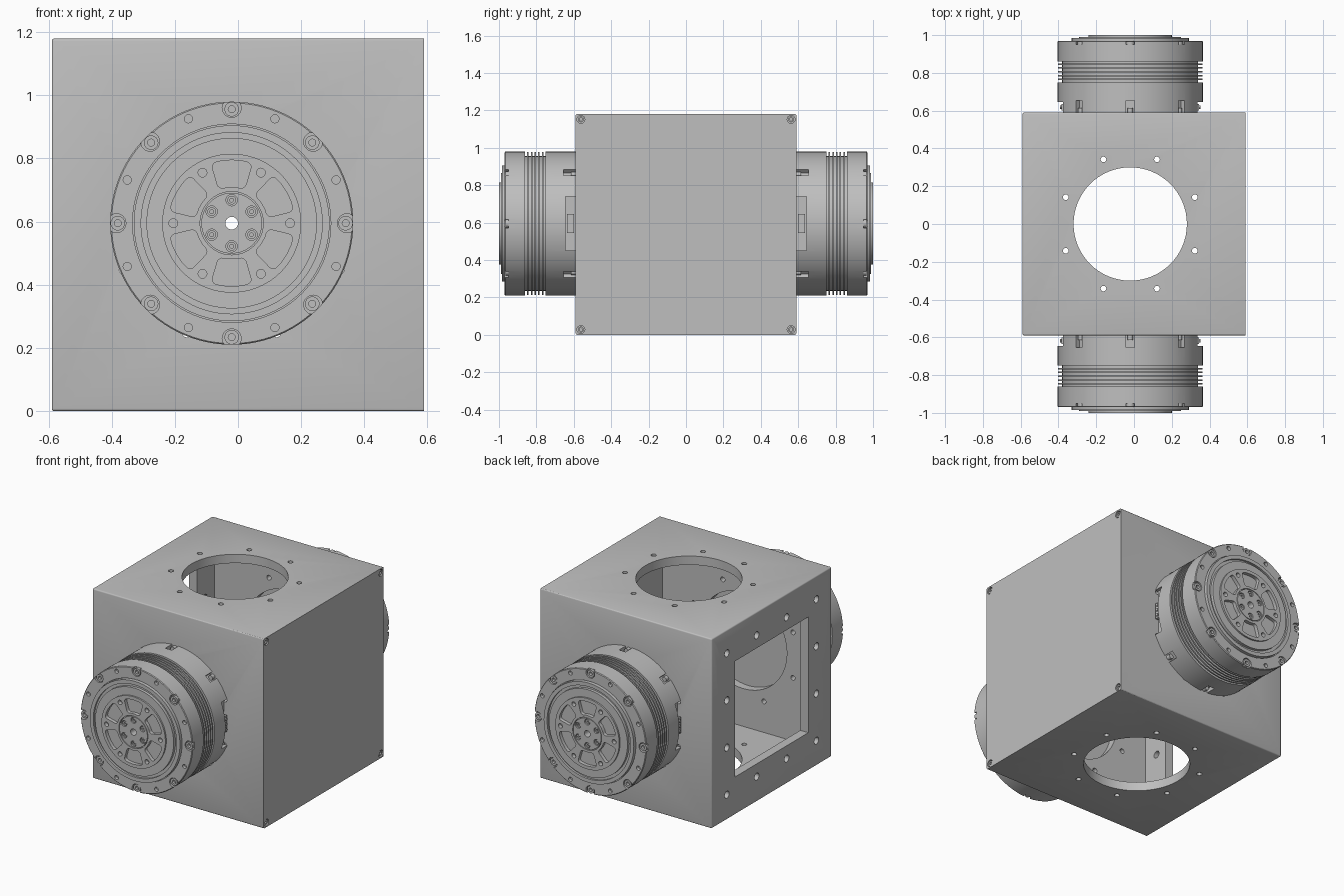
import bpy, bmesh
from math import pi, radians, sin, cos
from mathutils import Matrix, Vector

if "Cube" in bpy.data.objects:
    bpy.data.objects.remove(bpy.data.objects["Cube"])

grey = bpy.data.materials.new("machined grey")
grey.use_nodes = True
grey.diffuse_color = (0.52, 0.52, 0.52, 1)
for node in grey.node_tree.nodes:
    if node.type == "BSDF_PRINCIPLED":
        node.inputs["Base Color"].default_value = grey.diffuse_color

HALF, WALL, MID = 0.59, 0.055, 0.595
AXIS = Vector((-0.02, 0, MID))
T = Matrix.Translation


def rot(angle, axis="Z"):
    return Matrix.Rotation(radians(angle), 4, axis)


def polar(r, angle, h):
    return Vector((r * cos(radians(angle)), r * sin(radians(angle)), h))


def box(bm, size, matrix):
    bmesh.ops.create_cube(bm, size=1, matrix=matrix @ Matrix.Diagonal((*size, 1)))


def cyl(bm, r, depth, matrix, sides=24):
    bmesh.ops.create_cone(bm, cap_ends=True, segments=sides, radius1=r, radius2=r,
                          depth=depth, matrix=matrix)


def lathe(bm, profile, steps, matrix=Matrix()):
    """Spin a closed (radius, height) loop around z."""
    vs = [bm.verts.new((r, 0, h)) for r, h in profile]
    es = [bm.edges.new((vs[i - 1], vs[i])) for i in range(len(vs))]
    old = set(bm.verts) - set(vs)
    bmesh.ops.spin(bm, geom=vs + es, cent=(0, 0, 0), axis=(0, 0, 1),
                   angle=2 * pi, steps=steps, use_merge=True)
    new = [v for v in bm.verts if v not in old]
    bmesh.ops.remove_doubles(bm, verts=new, dist=1e-5)
    new = [v for v in bm.verts if v not in old]
    bmesh.ops.transform(bm, matrix=matrix, verts=new)


def finish(bm, name, matrix=Matrix()):
    bmesh.ops.recalc_face_normals(bm, faces=bm.faces)
    mesh = bpy.data.meshes.new(name)
    bm.to_mesh(mesh)
    bm.free()
    mesh.materials.append(grey)
    obj = bpy.data.objects.new(name, mesh)
    obj.matrix_world = matrix
    bpy.context.collection.objects.link(obj)
    return obj


def cut(obj, bm):
    """Subtract the cutter bmesh and bake the result."""
    cutter = finish(bm, "cutter")
    cutter.hide_render = True
    mod = obj.modifiers.new("cut", "BOOLEAN")
    mod.operation, mod.solver, mod.object = "DIFFERENCE", "EXACT", cutter
    graph = bpy.context.evaluated_depsgraph_get()
    mesh = bpy.data.meshes.new_from_object(obj.evaluated_get(graph))
    obj.modifiers.clear()
    obj.data = mesh
    bpy.data.objects.remove(cutter)


def smooth(obj):
    bpy.ops.object.select_all(action="DESELECT")
    obj.select_set(True)
    bpy.context.view_layer.objects.active = obj
    bpy.ops.object.shade_smooth_by_angle(angle=radians(30))


# Housing: softened cube, sharp around the closed +x face
bm = bmesh.new()
box(bm, (2 * HALF, 2 * HALF, 2 * HALF), T((0, 0, HALF)))
soft = [e for e in bm.edges if any(v.co.x < 0 for v in e.verts)]
bmesh.ops.bevel(bm, geom=soft, offset=0.008, segments=3, affect="EDGES", profile=0.5)
housing = finish(bm, "housing")

# Housing cavity
bm = bmesh.new()
inner = 2 * (HALF - WALL)
box(bm, (inner, inner, inner), T((0, 0, HALF)))
cut(housing, bm)

# Round ports with bolt circles in four walls
bm = bmesh.new()
for angle in (0, 90, 180, 270):
    port = T((AXIS.x, 0, HALF)) @ rot(angle, "X") @ T((0, 0, HALF - WALL / 2))
    cyl(bm, 0.3, 0.1, port, 64)
    for i in range(8):
        cyl(bm, 0.015, 0.1, port @ T(polar(0.37, 22.5 + 45 * i, 0)), 16)

# Square window with bolt holes in the -x wall
side = T((-HALF + WALL / 2, 0, MID)) @ rot(90, "Y")
box(bm, (0.72, 0.72, 0.1), side)
spots = (-0.44, -0.147, 0.147, 0.44)
for a in spots:
    for b in spots:
        if max(abs(a), abs(b)) > 0.4:
            cyl(bm, 0.022, 0.1, side @ T((a, b, 0)), 20)

# Corner screw recesses in the +x face
corners = [T((HALF, y, HALF + z)) @ rot(90, "Y")
           for y in (-0.562, 0.562) for z in (-0.562, 0.562)]
for m in corners:
    cyl(bm, 0.021, 0.04, m)
cut(housing, bm)
smooth(housing)

bm = bmesh.new()
for m in corners:
    lathe(bm, [(0.008, -0.025), (0.016, -0.025), (0.016, -0.004), (0.008, -0.004)], 20, m)
smooth(finish(bm, "corner_screws"))

# Actuator body: turned profile with cooling fins and a stepped face
profile = [(0.02, 0.585), (0.385, 0.585), (0.385, 0.75)]
for i in range(5):
    h = 0.762 + 0.02 * i
    profile += [(0.36, h - 0.012), (0.36, h), (0.383, h), (0.383, h + 0.008), (0.36, h + 0.008)]
profile += [(0.36, 0.86), (0.385, 0.86), (0.385, 0.966), (0.381, 0.97),
            (0.314, 0.97), (0.314, 0.96), (0.31, 0.96), (0.31, 0.985),
            (0.287, 0.985), (0.287, 0.972), (0.27, 0.972), (0.27, 0.99),
            (0.22, 0.99), (0.22, 1.0), (0.1, 1.0), (0.1, 0.985),
            (0.096, 0.985), (0.096, 1.0), (0.02, 1.0)]
# drop coincident neighbours
profile = [p for i, p in enumerate(profile) if p != profile[i - 1]]
bm = bmesh.new()
lathe(bm, profile, 96)
motor = finish(bm, "front_actuator")

# Actuator face: bolt recesses, small holes, spoke pockets
bm = bmesh.new()
for i in range(8):
    cyl(bm, 0.03, 0.06, T(polar(0.365, 45 * i, 0.98)))
    cyl(bm, 0.013, 0.06, T(polar(0.358, 45 * i + 22.5, 0.98)), 16)
for i in range(6):
    cyl(bm, 0.014, 0.04, T(polar(0.185, 60 * i, 0.995)), 16)
    cyl(bm, 0.018, 0.04, T(polar(0.073, 60 * i + 30, 1.005)), 20)
    ring = [(0.2, a) for a in (-19, -9.5, 0, 9.5, 19)] + [(0.115, a) for a in (21, 7, -7, -21)]
    low = [bm.verts.new(polar(r, 60 * i + 30 + a, 0.978)) for r, a in ring]
    face = bm.faces.new(low)
    top = bmesh.ops.extrude_face_region(bm, geom=[face])["geom"]
    tops = [v for v in top if isinstance(v, bmesh.types.BMVert)]
    bmesh.ops.translate(bm, verts=tops, vec=(0, 0, 0.05))
    sharp = [e for k in (0, 4, 5, 8) for e in low[k].link_edges
             if e.other_vert(low[k]) in tops]
    bmesh.ops.bevel(bm, geom=sharp, offset=0.016, segments=4, affect="EDGES", profile=0.5)

# Actuator base: bolt notches and wide side openings
for i in range(8):
    if i % 4:
        box(bm, (0.06, 0.045, 0.08), rot(45 * i) @ T((0.388, 0, 0.615)))
    else:
        box(bm, (0.1, 0.29, 0.07), rot(45 * i) @ T((0.385, 0, 0.61)))
cut(motor, bm)

# Actuator fasteners and side connectors, joined to the same mesh
bm = bmesh.new()
bm.from_mesh(motor.data)
extra = bmesh.new()
for i in range(8):
    lathe(extra, [(0.011, 0.945), (0.023, 0.945), (0.023, 0.966), (0.011, 0.966)], 18,
          T(polar(0.361, 45 * i, 0)))
    if i % 4:
        cyl(extra, 0.015, 0.03, T(polar(0.368, 45 * i, 0.6)), 16)
for i in range(6):
    lathe(extra, [(0.006, 0.98), (0.014, 0.98), (0.014, 0.996), (0.006, 0.996)], 12,
          T(polar(0.073, 60 * i + 30, 0)))
for angle in (0, 180):
    box(extra, (0.04, 0.1, 0.036), rot(angle) @ T((0.345, 0, 0.618)))
    for y in (-0.032, 0, 0.032):
        cyl(extra, 0.009, 0.012, rot(angle) @ T((0.367, y, 0.618)) @ rot(90, "Y"), 12)
bmesh.ops.recalc_face_normals(extra, faces=extra.faces)
temp = bpy.data.meshes.new("fasteners")
extra.to_mesh(temp)
extra.free()
bm.from_mesh(temp)
bm.to_mesh(motor.data)
bm.free()
bpy.data.meshes.remove(temp)
smooth(motor)

# Place one actuator on the front and its twin on the back
motor.matrix_world = T(AXIS) @ rot(90, "X")
twin = bpy.data.objects.new("back_actuator", motor.data)
twin.matrix_world = T(AXIS) @ rot(180) @ rot(90, "X")
bpy.context.collection.objects.link(twin)
